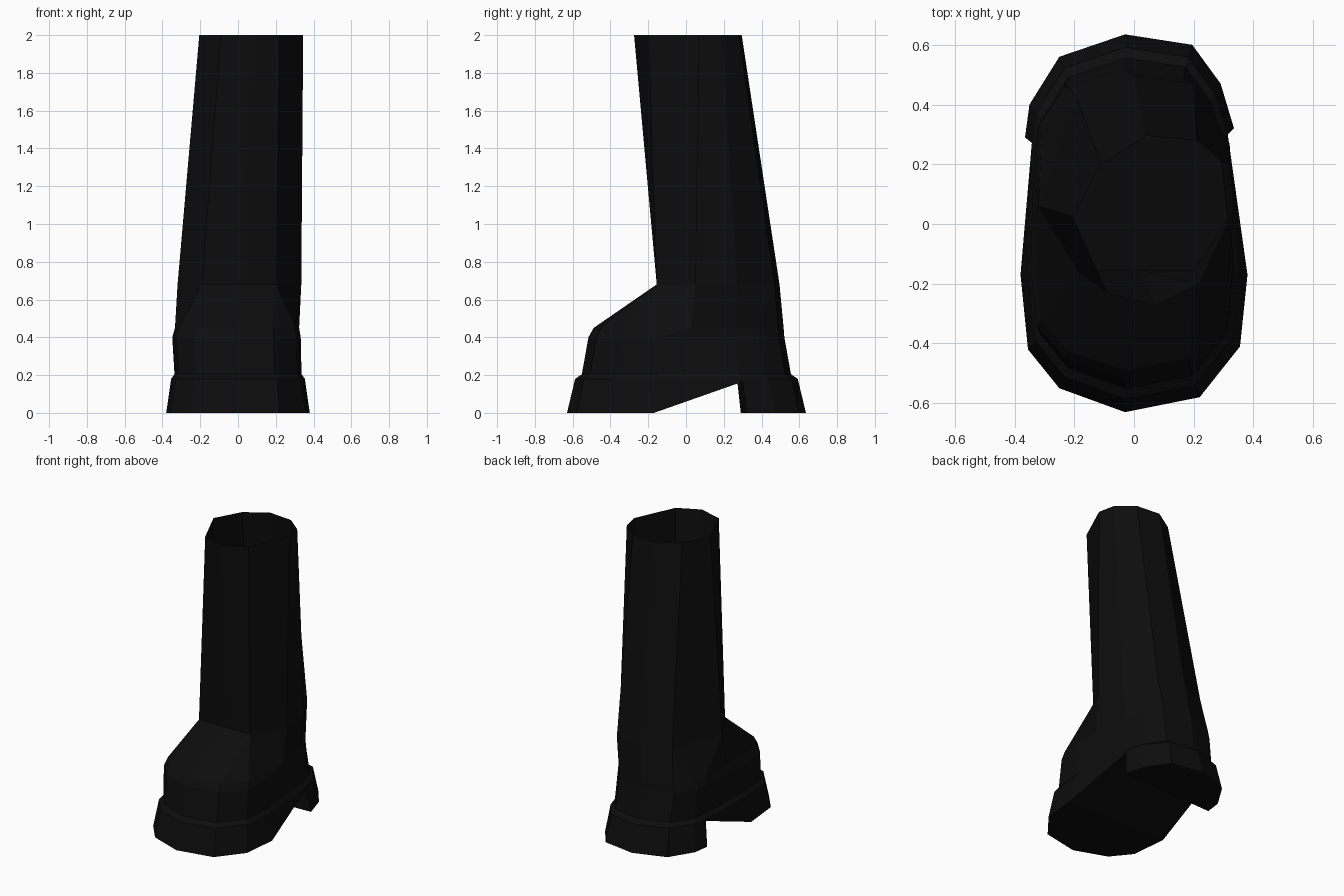
import bpy
import bmesh
from mathutils import Vector

cube = bpy.data.objects.get("Cube")
if cube:
    bpy.data.objects.remove(cube, do_unlink=True)

# Single black leather colour
black = bpy.data.materials.new("black_leather")
black.use_nodes = True
colour = (0.004, 0.004, 0.004, 1)
black.diffuse_color = colour
bsdf = black.node_tree.nodes["Principled BSDF"]
bsdf.inputs["Base Color"].default_value = colour
bsdf.inputs["Roughness"].default_value = 0.9

# Ground outline of the sole, starting at the toe and passing the +x side
outline = [(-.03, -.63), (.22, -.58), (.355, -.41), (.38, -.17),
           (.335, .32), (.29, .47), (.195, .6), (-.03, .635), (-.25, .56),
           (-.35, .4), (-.365, .29), (-.38, -.17), (-.355, -.42), (-.25, -.55)]
ARCH_START, ARCH_END = 3, 11
HEEL = range(ARCH_START + 1, ARCH_END)

# Ankle and rim outlines, matched point by point (repeats merge into one corner)
ankle = [(.02, -.155), (.2, -.155), (.2, -.155), (.335, .05), (.32, .27),
         (.2, .47), (.2, .47), (0, .495), (-.19, .42), (-.19, .42),
         (-.32, .06), (-.32, .06), (-.19, -.155), (-.19, -.155)]
rim = [(.07, -.275), (.22, -.2), (.22, -.2), (.345, .07), (.32, .19),
       (.21, .28), (.21, .28), (.04, .295), (-.11, .2), (-.11, .2),
       (-.205, .025), (-.205, .025), (-.09, -.23), (-.09, -.23)]


def ring(points, z, sx=1.0, sy=1.0, dx=0.0, dy=0.0):
    return [Vector((x * sx + dx, y * sy + dy, z)) for x, y in points]


def sole_point(index, z):
    """Point on the flared sole wall at a given height."""
    x, y = outline[index]
    taper = 1 - 0.38 * z
    return Vector((x * taper, y * taper, z))


def build(name, rings, closed=True, bottoms=()):
    """Loft rings together, then fill the listed index loops of the first ring."""
    bm = bmesh.new()
    rows = [[bm.verts.new(p) for p in r] for r in rings]
    count = len(rows[0])
    for low, high in zip(rows, rows[1:]):
        for i in range(count if closed else count - 1):
            j = (i + 1) % count
            bm.faces.new((low[i], low[j], high[j], high[i]))
    for loop in bottoms:
        bm.faces.new([rows[0][i] for i in loop])
    bmesh.ops.remove_doubles(bm, verts=bm.verts, dist=0.0005)
    bmesh.ops.recalc_face_normals(bm, faces=bm.faces)
    mesh = bpy.data.meshes.new(name)
    bm.to_mesh(mesh)
    bm.free()
    mesh.materials.append(black)
    obj = bpy.data.objects.new(name, mesh)
    bpy.context.collection.objects.link(obj)
    return obj


# Sole: flat under the toes, rising through the arch, with a bevelled lip
size = len(outline)
heel_top = 0.165
under = [sole_point(i, heel_top if i in HEEL else 0) for i in range(size)]
lip = [sole_point(i, 0.18) for i in range(size)]
welt = ring(outline, 0.205, 0.885, 0.875)
front_loop = [i for i in range(size) if i not in HEEL]
arch_loop = (ARCH_START, ARCH_START + 1, ARCH_END - 1, ARCH_END)
build("sole", [under, lip, welt], bottoms=(front_loop, arch_loop, list(HEEL)))

# Heel block under the back of the sole
heel = [[sole_point(i, z) for i in HEEL] for z in (0, heel_top)]
build("heel", heel, bottoms=(list(range(len(HEEL))),))

# Foot: toe box walls, rounded edge, then the instep sloping up to the ankle
side = ring(outline, 0.4, 0.895, 0.82, dx=-0.008)
instep = ring(outline, 0.45, 0.865, 0.795, dx=-0.005, dy=0.012)
for i in (ARCH_START, ARCH_END):
    instep[i].y += 0.15
ankle_ring = ring(ankle, 0.68)
build("foot", [welt, side, instep, ankle_ring])

# Shaft: open tube leaning forward to the rim
build("shaft", [ankle_ring, ring(rim, 2.0)])
